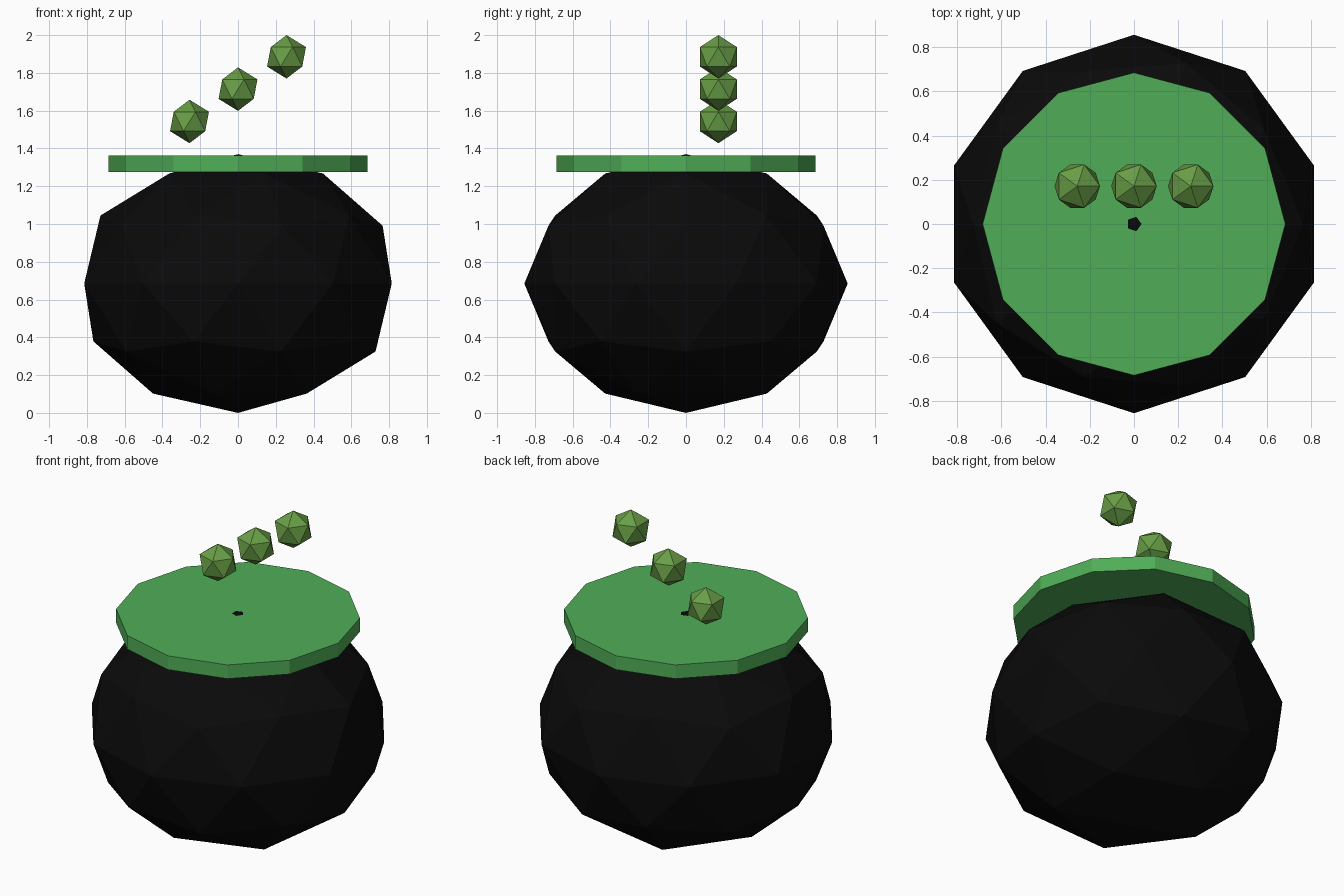
import bpy

if "Cube" in bpy.data.objects:
    bpy.data.objects.remove(bpy.data.objects["Cube"])


def material(name, color):
    m = bpy.data.materials.new(name)
    m.diffuse_color = (*color, 1.0)
    m.use_nodes = True
    m.node_tree.nodes["Principled BSDF"].inputs["Base Color"].default_value = m.diffuse_color
    return m


def finish(name, mat):
    ob = bpy.context.object
    ob.name = name
    ob.data.materials.append(mat)
    return ob


black = material("pot black", (0.003, 0.003, 0.003))
green = material("brew green", (0.08, 0.42, 0.095))
olive = material("bubble green", (0.14, 0.34, 0.06))

S = 0.856  # overall scale

# Squashed faceted pot
bpy.ops.mesh.primitive_ico_sphere_add(subdivisions=2, radius=1, location=(0, 0, 0.8 * S))
pot = finish("pot", black)
pot.scale = (S, S, 0.8 * S)

# Twelve-sided brew disc, the pot's tip just pokes through it
bpy.ops.mesh.primitive_cylinder_add(vertices=12, radius=0.8 * S, depth=0.1 * S,
                                    location=(0, 0, 1.319))
finish("brew_disc", green)

# Rising row of bubbles
for i in (-1, 0, 1):
    bpy.ops.mesh.primitive_ico_sphere_add(
        subdivisions=1, radius=0.115,
        location=(0.3 * S * i, 0.2 * S, 1.714 + 0.2 * S * i))
    finish(f"bubble_{i + 2}", olive)
